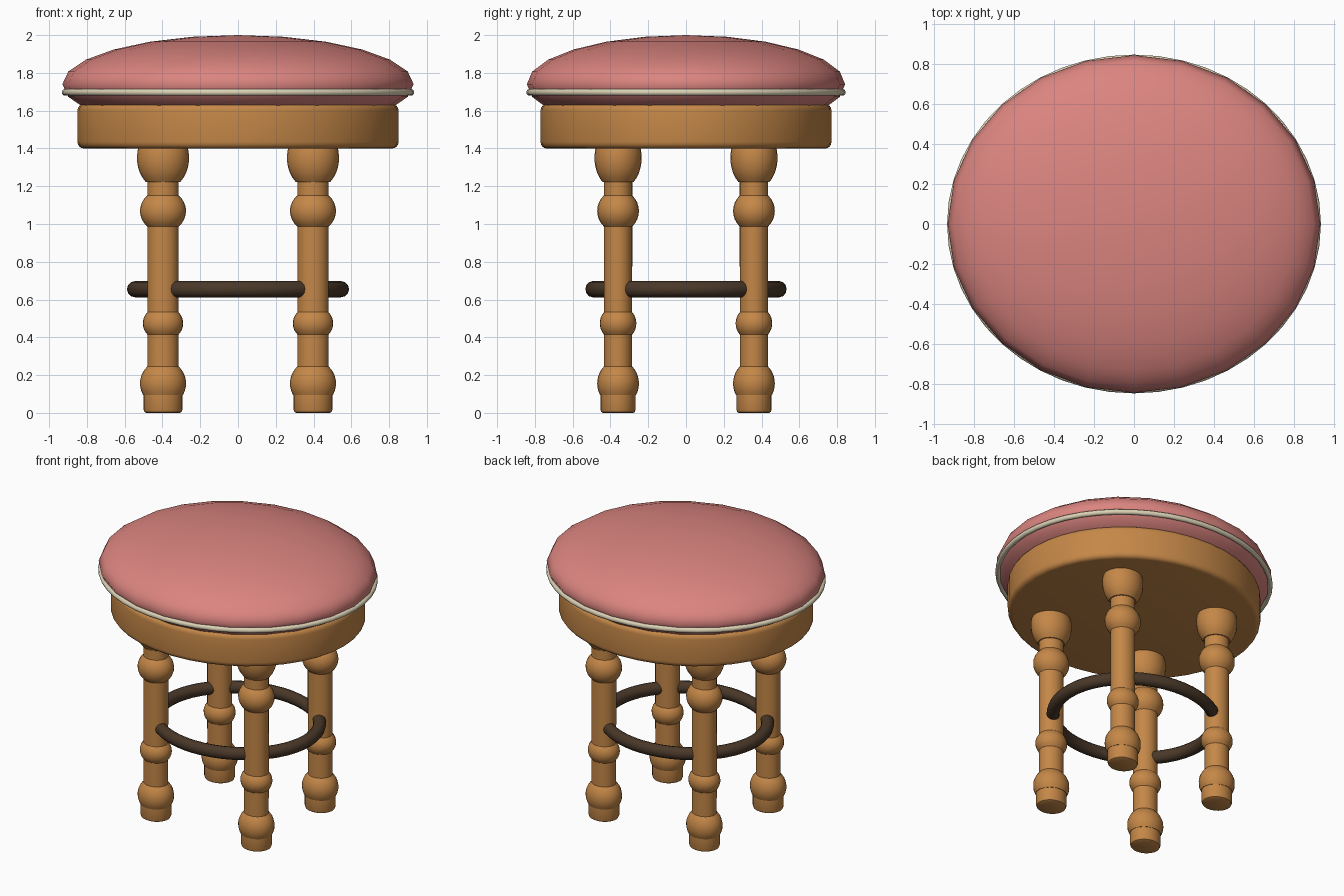
import bpy, math

if "Cube" in bpy.data.objects:
    bpy.data.objects.remove(bpy.data.objects["Cube"])

YS = 0.906  # the whole stool is slightly narrower front to back


def material(name, srgb):
    m = bpy.data.materials.new(name)
    m.diffuse_color = (*[(c / 12.92 if c < 0.04 else ((c + 0.055) / 1.055) ** 2.4) for c in srgb], 1)
    m.use_nodes = True
    m.node_tree.nodes["Principled BSDF"].inputs["Base Color"].default_value = m.diffuse_color
    return m


PINK = material("pink fabric", (0.86, 0.52, 0.50))
WOOD = material("warm wood", (0.77, 0.53, 0.28))
CREAM = material("cream piping", (0.86, 0.82, 0.71))
DARK = material("dark metal", (0.29, 0.22, 0.16))


def finish(obj, name, mat, angle=None):
    obj.name = name
    obj.data.materials.append(mat)
    bpy.ops.object.select_all(action='DESELECT')
    obj.select_set(True)
    bpy.context.view_layer.objects.active = obj
    if angle is None:
        bpy.ops.object.shade_smooth()
    else:
        bpy.ops.object.shade_smooth_by_angle(angle=math.radians(angle))
    return obj


def lathe(name, profile, n, mat, loc=(0, 0, 0), angle=30):
    """Revolve (radius, z) points around z and cap both ends."""
    verts = [(r * math.cos(2 * math.pi * i / n), r * YS * math.sin(2 * math.pi * i / n), z)
             for r, z in profile for i in range(n)]
    faces = [(k * n + i, k * n + (i + 1) % n, (k + 1) * n + (i + 1) % n, (k + 1) * n + i)
             for k in range(len(profile) - 1) for i in range(n)]
    faces += [tuple(reversed(range(n))), tuple(range(len(verts) - n, len(verts)))]
    me = bpy.data.meshes.new(name)
    me.from_pydata(verts, [], faces)
    obj = bpy.data.objects.new(name, me)
    bpy.context.collection.objects.link(obj)
    obj.location = loc
    return finish(obj, name, mat, angle)


def bulge(zc, r, rz, z0, z1, steps=8):
    """Ellipsoid profile piece between two heights."""
    a0, a1 = math.asin((z0 - zc) / rz), math.asin((z1 - zc) / rz)
    return [(r * math.cos(a), zc + rz * math.sin(a))
            for a in (a0 + (a1 - a0) * i / steps for i in range(steps + 1))]


def ring(name, major, minor, z, mat, n, m):
    bpy.ops.mesh.primitive_torus_add(major_radius=major, minor_radius=minor,
                                     major_segments=n, minor_segments=m, location=(0, 0, z))
    obj = bpy.context.object
    obj.scale.y = YS
    return finish(obj, name, mat)


# padded cushion
bpy.ops.mesh.primitive_uv_sphere_add(segments=24, ring_count=12, radius=1, location=(0, 0, 1.74))
cushion = bpy.context.object
cushion.scale = (0.93, 0.93 * YS, 0.26)
finish(cushion, "cushion", PINK)

# piping around the cushion
ring("piping", 0.915, 0.018, 1.697, CREAM, 48, 10)

# wooden seat base with rounded rims
B = 0.035
corner = [(B * math.sin(t * math.pi / 8), B * math.cos(t * math.pi / 8)) for t in range(5)]
base = [(0.85 - B + s, 1.40 + B - c) for s, c in corner]
base += [(0.85 - B + s, 1.635 - B + c) for s, c in reversed(corner)]
lathe("seat_base", base, 40, WOOD, angle=35)

# turned legs: foot, large ball, small ball, upper ball, cup
S = 0.083
leg = [(0.088, 0), (0.098, 0.005), (0.103, 0.018), (0.103, 0.095)]
leg += bulge(0.156, 0.122, 0.122, 0.095, 0.246)
leg += bulge(0.474, 0.107, 0.093, 0.415, 0.533)
leg += bulge(1.069, 0.122, 0.112, 0.987, 1.151)
leg += [(S, 1.222)] + bulge(1.35, 0.138, 0.17, 1.222, 1.45)
for fy, sy in (("front", -1), ("back", 1)):
    for fx, sx in (("left", -1), ("right", 1)):
        lathe(f"{fy}_{fx}_leg", leg, 24, WOOD, (0.397 * sx, 0.397 * YS * sy, 0))

# foot ring
ring("foot_ring", 0.545, 0.043, 0.655, DARK, 48, 12)
